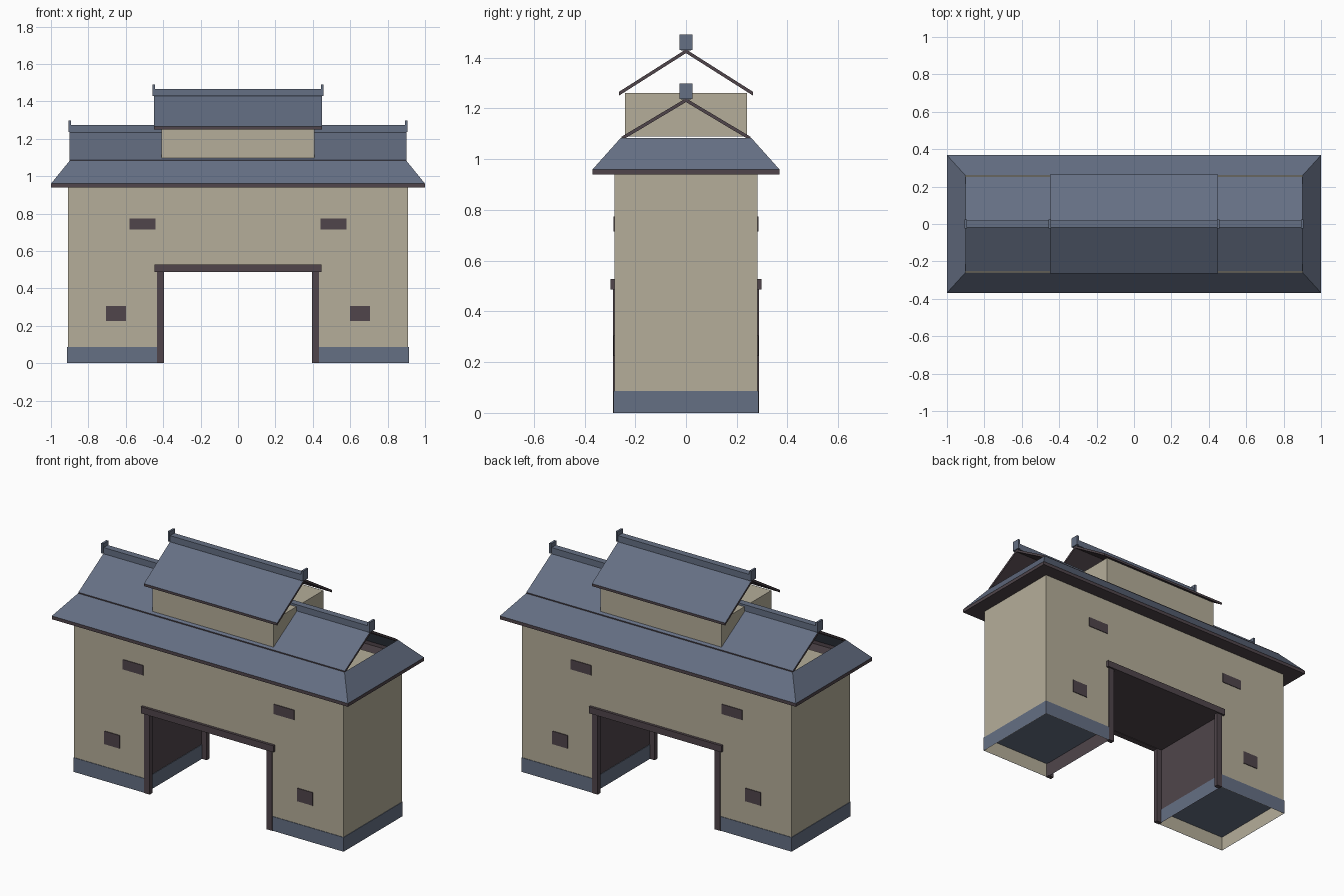
import bpy, bmesh

if "Cube" in bpy.data.objects:
    bpy.data.objects.remove(bpy.data.objects["Cube"])


def material(name, col):
    m = bpy.data.materials.new(name)
    m.diffuse_color = (*col, 1)
    m.use_nodes = True
    m.node_tree.nodes["Principled BSDF"].inputs["Base Color"].default_value = m.diffuse_color
    return m


PLASTER = material("plaster", (0.46, 0.42, 0.32))
SLATE = material("slate", (0.13, 0.16, 0.23))
TIMBER = material("timber", (0.08, 0.06, 0.07))


def finish(bm, name, *mats):
    me = bpy.data.meshes.new(name)
    bm.to_mesh(me)
    bm.free()
    for m in mats:
        me.materials.append(m)
    ob = bpy.data.objects.new(name, me)
    bpy.context.collection.objects.link(ob)
    return ob


def box(name, x, y, z, mat, open_bottom=False):
    """Box from (min, max) ranges."""
    bm = bmesh.new()
    bmesh.ops.create_cube(bm, size=1)
    for v in bm.verts:
        v.co = [r[0] if c < 0 else r[1] for c, r in zip(v.co, (x, y, z))]
    if open_bottom:
        bm.normal_update()
        low = [f for f in bm.faces if f.normal.z < -0.5]
        bmesh.ops.delete(bm, geom=low, context='FACES')
    return finish(bm, name, mat)


def mirrored(s, a, b):
    return (a, b) if s > 0 else (-b, -a)


def gable_roof(name, hx, hy, z_eave, z_ridge, t):
    """Two thin sloping slabs, slate on top and timber below."""
    prof = [(-hy, z_eave), (0, z_ridge), (hy, z_eave),
            (hy, z_eave - t), (0, z_ridge - t), (-hy, z_eave - t)]
    bm = bmesh.new()
    a, b = [[bm.verts.new((x, *p)) for p in prof] for x in (-hx, hx)]
    for i in range(6):
        j = (i + 1) % 6
        f = bm.faces.new((a[i], a[j], b[j], b[i]))
        f.material_index = 0 if i < 2 else 1
    for e in (a, b):
        for q in ((0, 1, 4, 5), (1, 2, 3, 4)):
            bm.faces.new([e[k] for k in q]).material_index = 1
    bmesh.ops.recalc_face_normals(bm, faces=bm.faces)
    finish(bm, name, SLATE, TIMBER)
    # ridge beam with raised end caps
    box(name + "_ridge", (-hx, hx), (-.02, .02), (z_ridge - .005, z_ridge + .033), SLATE)
    for s in (-1, 1):
        box(name + "_ridge_end", mirrored(s, hx - .006, hx + .007), (-.025, .025),
            (z_ridge - .003, z_ridge + .058), SLATE)


# gate body: arch outline extruded front to back, open underneath
outline = [(-.91, 0), (-.91, .945), (.91, .945), (.91, 0),
           (.43, 0), (.43, .49), (-.43, .49), (-.43, 0)]
bm = bmesh.new()
rows = [[bm.verts.new((x, y, z)) for x, z in outline] for y in (-.282, .282)]
for r in rows:
    bm.faces.new(r)
for i in range(7):
    if i != 3:
        f = bm.faces.new((rows[0][i], rows[0][i + 1], rows[1][i + 1], rows[1][i]))
        f.material_index = int(i > 3)
bmesh.ops.recalc_face_normals(bm, faces=bm.faces)
# make sure the shell points outwards
bm.normal_update()
if max(bm.faces, key=lambda f: f.calc_center_median().z).normal.z < 0:
    bmesh.ops.reverse_faces(bm, faces=bm.faces)
finish(bm, "gate_body", PLASTER, TIMBER)

for s in (-1, 1):
    # stone plinths
    box("plinth", mirrored(s, .427, .913), (-.285, .285), (0, .087), SLATE, True)
    for t in (-1, 1):
        # door posts and windows, front and back
        box("door_post", mirrored(s, .395, .432), mirrored(t, .262, .288), (0, .49), TIMBER)
        box("upper_window", mirrored(s, .44, .58), mirrored(t, .275, .286), (.715, .775), TIMBER)
        box("lower_window", mirrored(s, .6, .705), mirrored(t, .275, .286), (.225, .305), TIMBER)
    box("lintel", (-.447, .447), mirrored(s, .262, .298), (.487, .527), TIMBER)

# skirt roof: four sloping slate faces on a timber edge, open in the middle
rings = [(.9, .27, .94), (1, .368, .94), (1, .368, .96), (.9, .258, 1.083)]
bm = bmesh.new()
loops = [[bm.verts.new((sx * hx, sy * hy, z))
          for sx, sy in ((-1, -1), (1, -1), (1, 1), (-1, 1))] for hx, hy, z in rings]
for k in range(3):
    for i in range(4):
        j = (i + 1) % 4
        f = bm.faces.new((loops[k][i], loops[k][j], loops[k + 1][j], loops[k + 1][i]))
        f.material_index = 0 if k == 2 else 1
finish(bm, "skirt_roof", SLATE, TIMBER)

# main roof, upper hall and its roof
gable_roof("main_roof", .9, .255, 1.088, 1.24, .015)
box("upper_hall", (-.408, .408), (-.24, .24), (1.09, 1.26), PLASTER)
gable_roof("upper_roof", .45, .265, 1.265, 1.433, .015)
